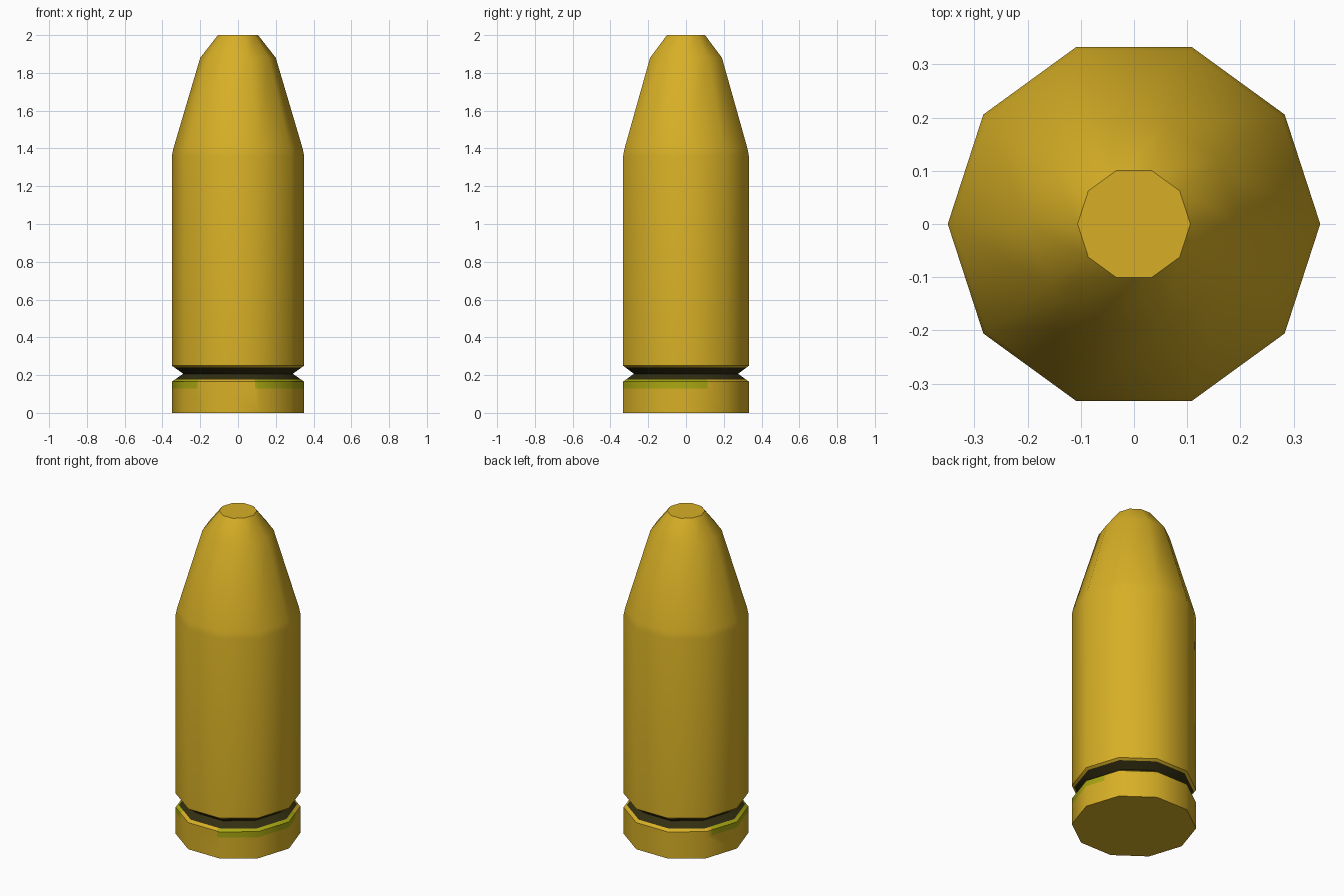
import bpy, bmesh, math
from mathutils import Vector

if "Cube" in bpy.data.objects:
    bpy.data.objects.remove(bpy.data.objects["Cube"])

SIDES = 10


def material(name, rgb):
    m = bpy.data.materials.new(name)
    m.diffuse_color = (*rgb, 1)
    m.use_nodes = True
    m.node_tree.nodes["Principled BSDF"].inputs["Base Color"].default_value = m.diffuse_color
    return m


# Radius and height from base to blunt tip
profile = [(0.35, 0), (0.35, 0.13), (0.35, 0.165), (0.332, 0.178),
           (0.29, 0.207), (0.336, 0.24), (0.35, 0.25), (0.35, 1.36),
           (0.342, 1.40), (0.2, 1.88), (0.106, 2.0)]

# Lathed casing and bullet nose
bm = bmesh.new()
rings = []
for r, z in profile:
    rings.append([bm.verts.new((r * math.cos(math.tau * i / SIDES),
                                r * math.sin(math.tau * i / SIDES), z))
                  for i in range(SIDES)])
for a, b in zip(rings, rings[1:]):
    for i in range(SIDES):
        j = (i + 1) % SIDES
        bm.faces.new((a[i], a[j], b[j], b[i]))
bm.faces.new(rings[0][::-1])
bm.faces.new(rings[-1])


def in_stain_band(f):
    return 0.13 < f.calc_center_median().z < 0.178


# Cut the ends of the green stains into the band below the groove
stains = [(150, 230), (285, 380)]
for angle in [a for s in stains for a in s]:
    t = math.radians(angle)
    out = Vector((math.cos(t), math.sin(t), 0))
    faces = [f for f in bm.faces
             if in_stain_band(f) and f.calc_center_median().dot(out) > 0]
    geom = set(faces)
    for f in faces:
        geom.update(f.edges)
        geom.update(f.verts)
    bmesh.ops.bisect_plane(bm, geom=list(geom), dist=1e-5, plane_co=(0, 0, 0),
                           plane_no=(-out.y, out.x, 0))

# Dark groove and green stains by height and direction
for f in bm.faces:
    c = f.calc_center_median()
    if 0.178 < c.z < 0.24:
        f.material_index = 1
    elif in_stain_band(f):
        deg = math.degrees(math.atan2(c.y, c.x)) % 360
        if any(lo < d < hi for lo, hi in stains for d in (deg, deg + 360)):
            f.material_index = 2

mesh = bpy.data.meshes.new("cartridge")
bm.to_mesh(mesh)
bm.free()
for m in (material("brass", (0.68, 0.43, 0.019)),
          material("dark_groove", (0.033, 0.028, 0.006)),
          material("olive_green", (0.40, 0.39, 0.006))):
    mesh.materials.append(m)
obj = bpy.data.objects.new("cartridge", mesh)
bpy.context.collection.objects.link(obj)
bpy.context.view_layer.objects.active = obj
obj.select_set(True)
bpy.ops.object.shade_smooth_by_angle(angle=math.radians(40))
